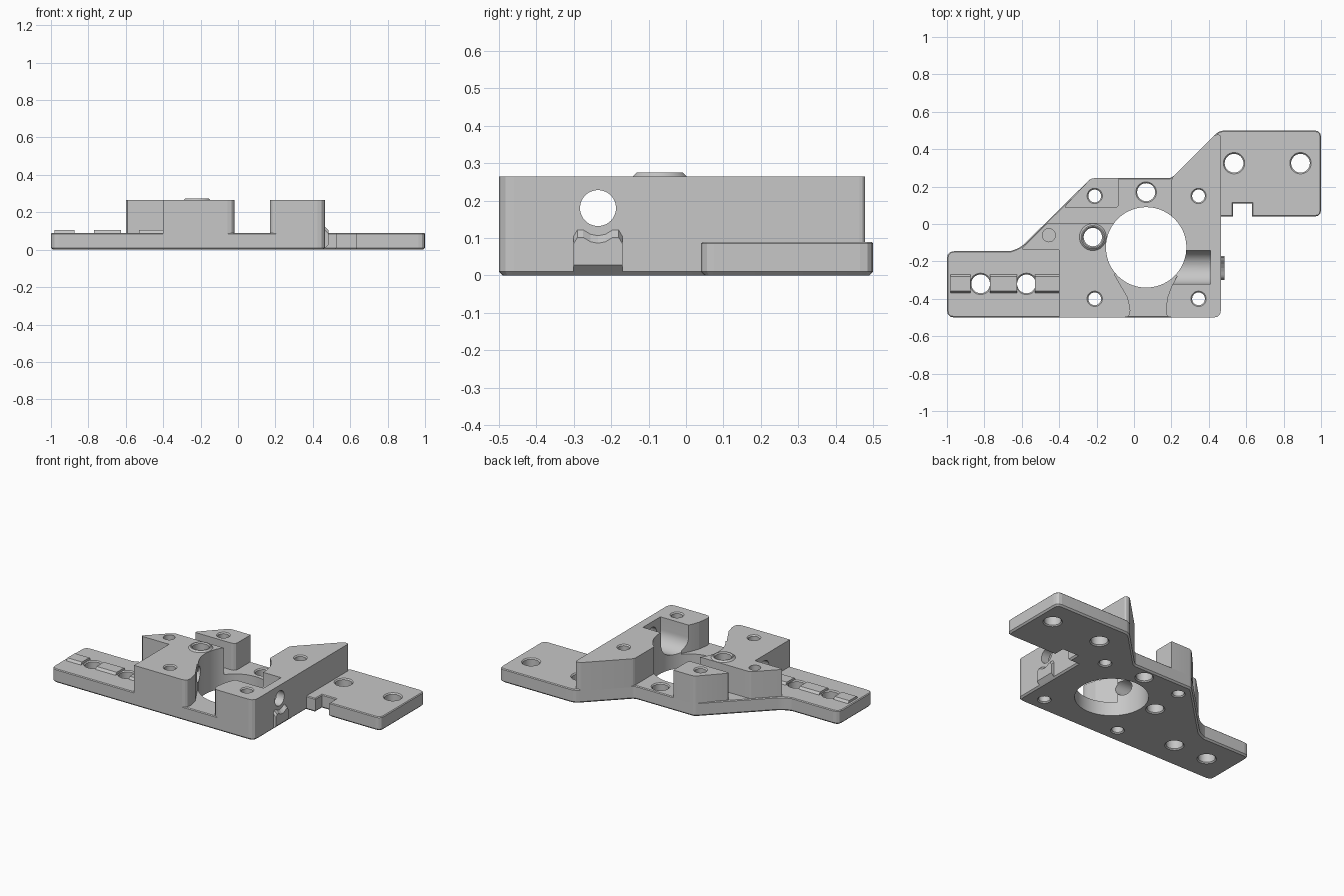
import bpy
import bmesh
import math
from mathutils import Vector, Matrix

cube = bpy.data.objects.get("Cube")
if cube:
    bpy.data.objects.remove(cube, do_unlink=True)

grey = bpy.data.materials.new("plain grey")
grey.use_nodes = True
colour = (0.57, 0.57, 0.57, 1)
grey.diffuse_color = colour
grey.node_tree.nodes["Principled BSDF"].inputs["Base Color"].default_value = colour

PLATE, TOP = 0.09, 0.265
SEAT = PLATE - 0.01     # blocks sink slightly into the plate


def make(name, bm):
    bmesh.ops.recalc_face_normals(bm, faces=bm.faces)
    mesh = bpy.data.meshes.new(name)
    bm.to_mesh(mesh)
    bm.free()
    mesh.materials.append(grey)
    ob = bpy.data.objects.new(name, mesh)
    bpy.context.collection.objects.link(ob)
    return ob


def rounded(outline):
    """Round each (x, y, reach) corner with a short curve."""
    pts = []
    for i, c in enumerate(outline):
        p = Vector(c[:2])
        reach = c[2] if len(c) > 2 else 0
        if not reach:
            pts.append(p)
            continue
        a = p + (Vector(outline[i - 1][:2]) - p).normalized() * reach
        b = p + (Vector(outline[(i + 1) % len(outline)][:2]) - p).normalized() * reach
        for k in range(4):
            t = k / 3
            pts.append(a * (1 - t) ** 2 + p * 2 * t * (1 - t) + b * t * t)
    return pts


def prism(name, outline, z0, z1, chamfers=()):
    """Extrude an outline; chamfers lists (height, size) of edge loops to cut."""
    bm = bmesh.new()
    base = bm.faces.new([bm.verts.new((p.x, p.y, z0)) for p in rounded(outline)])
    out = bmesh.ops.extrude_face_region(bm, geom=[base])
    bmesh.ops.translate(bm, vec=(0, 0, z1 - z0),
                        verts=[v for v in out["geom"] if isinstance(v, bmesh.types.BMVert)])
    bmesh.ops.recalc_face_normals(bm, faces=bm.faces)
    for z, size in chamfers:
        loop = [e for e in bm.edges if all(abs(v.co.z - z) < 1e-5 for v in e.verts)]
        bmesh.ops.bevel(bm, geom=loop, offset=size, segments=1, affect='EDGES')
    return make(name, bm)


def loft(name, *rings):
    """Join matching rings of points into a closed solid."""
    bm = bmesh.new()
    loops = [[bm.verts.new(p) for p in ring] for ring in rings]
    bm.faces.new(loops[0])
    bm.faces.new(loops[-1])
    for a, b in zip(loops, loops[1:]):
        for i in range(len(a)):
            bm.faces.new((a[i - 1], a[i], b[i], b[i - 1]))
    return make(name, bm)


def ring(x, y, z, r, sides=48):
    return [(x + r * math.cos(math.tau * i / sides), y + r * math.sin(math.tau * i / sides), z)
            for i in range(sides)]


def hole(x, y, r, top, rim=.007):
    """Through-hole cutter with a small countersink at both ends."""
    steps = ((-.1, r + rim), (0, r + rim), (rim, r), (top - rim, r), (top, r + rim), (.4, r + rim))
    return loft("hole_cutter", *[ring(x, y, z, radius) for z, radius in steps])


def finish(ob, cutters=()):
    """Apply the cuts and smooth the round walls."""
    for c in cutters:
        mod = ob.modifiers.new("cut", 'BOOLEAN')
        mod.operation, mod.solver, mod.object = 'DIFFERENCE', 'EXACT', c
    if cutters:
        deps = bpy.context.evaluated_depsgraph_get()
        mesh = bpy.data.meshes.new_from_object(ob.evaluated_get(deps))
        ob.modifiers.clear()
        ob.data = mesh
    bpy.ops.object.select_all(action='DESELECT')
    ob.select_set(True)
    bpy.context.view_layer.objects.active = ob
    bpy.ops.object.shade_smooth_by_angle(angle=math.radians(10))


# Flat plate with both mounting arms and the notch
plate = prism("base_plate", [
    (-1, -.5, .04), (.465, -.5, .04), (.465, .04), (.53, .04), (.53, .11), (.63, .11),
    (.63, .04), (1, .04, .035), (1, .5, .035), (.455, .5, .03), (.2, .245, .02),
    (-.23, .245, .02), (-.605, -.125, .03), (-.66, -.145), (-1, -.145, .04)],
    0, PLATE, [(0, .01), (PLATE, .005)])

# Raised blocks around the bore
left_block = prism("left_block", [
    (-.4, -.5), (-.02, -.5, .035), (-.02, -.45, .012), (-.035, -.39), (-.07, -.33),
    (-.105, -.27), (0, -.2), (0, .005), (-.465, .005, .015), (-.6, -.13), (-.59, -.14),
    (-.4, -.14)], SEAT, TOP)
back_block = prism("back_block", [
    (-.38, .085, .025), (-.08, .085, .03), (-.08, .245), (-.23, .245, .02)], SEAT, TOP)
right_block = prism("right_block", [
    (.465, -.5, .04), (.17, -.5, .035), (.17, -.45, .012), (.18, -.39), (.2, -.335),
    (.23, -.28), (.15, -.2), (.2, 0), (.2, .245, .02), (.433, .478, .014),
    (.465, .478, .014)], SEAT, TOP)
boss = loft("raised_ring", ring(-.22, -.07, TOP, .072), ring(-.22, -.07, TOP + .01, .062))

# Vertical hole cutters
bore = loft("bore_cutter", *[ring(.065, -.125, z, .215, 72) for z in (-.1, .4)])
screws = [hole(x, y, .034, TOP) for x in (-.21, .345) for y in (-.4, .15)]
arms = [hole(x, y, r, PLATE) for x, y, r in (
    (-.82, -.32, .05), (-.575, -.32, .05), (.535, .325, .05), (.89, .325, .05),
    (.065, .17, .048))]
ring_hole = hole(-.22, -.07, .049, TOP + .01)
blind = loft("blind_cutter", *[ring(-.455, -.06, z, .035) for z in (.1, .4)])

# Cross hole and the open trough beside the bore
cross = loft("cross_cutter", *[[(x, b, c) for b, c, _ in ring(-.235, .18, 0, .048)]
                               for x in (-.7, .7)])
trough_arc = [(-.232 + .09 * math.cos(math.pi * i / 24), .184 - .09 * math.sin(math.pi * i / 24))
              for i in range(25)]
trough = loft("trough_cutter", *[[(x, y, z) for y, z in trough_arc]
                                 + [(x, -.322, .4), (x, -.142, .4)] for x in (.15, .41)])

finish(plate, [bore, ring_hole] + screws + arms)
finish(left_block, [bore, ring_hole, blind, cross] + screws[:2])
finish(back_block, screws[:2])
finish(right_block, [bore, trough, cross] + screws[2:])
finish(boss, [ring_hole])

# Tapered locating pads on the left arm
for x0, x1 in ((-.98, -.875), (-.77, -.625), (-.53, -.4)):
    rings = []
    for z, s in ((PLATE, 0), (.105, .012)):
        rings.append([(x0, -.37 + s, z), (x1, -.37 + s, z), (x1, -.27 - s, z), (x0, -.27 - s, z)])
    finish(loft("locating_pad", *rings))

# Small lip under the cross hole, with a hollowed top
crest = [(.065, .105), (.055, .122), (.04, .122), (.02, .11), (0, .106),
         (-.02, .11), (-.04, .122), (-.055, .122), (-.065, .105)]
rings = []
for x, drop, low in ((.465, 0, .008), (.485, .02, .028)):
    rings.append([(x, -.235 + y, z - drop) for y, z in crest]
                 + [(x, -.3, low), (x, -.17, low)])
finish(loft("side_lip", *rings))

for c in screws + arms + [bore, ring_hole, blind, cross, trough]:
    bpy.data.objects.remove(c, do_unlink=True)
